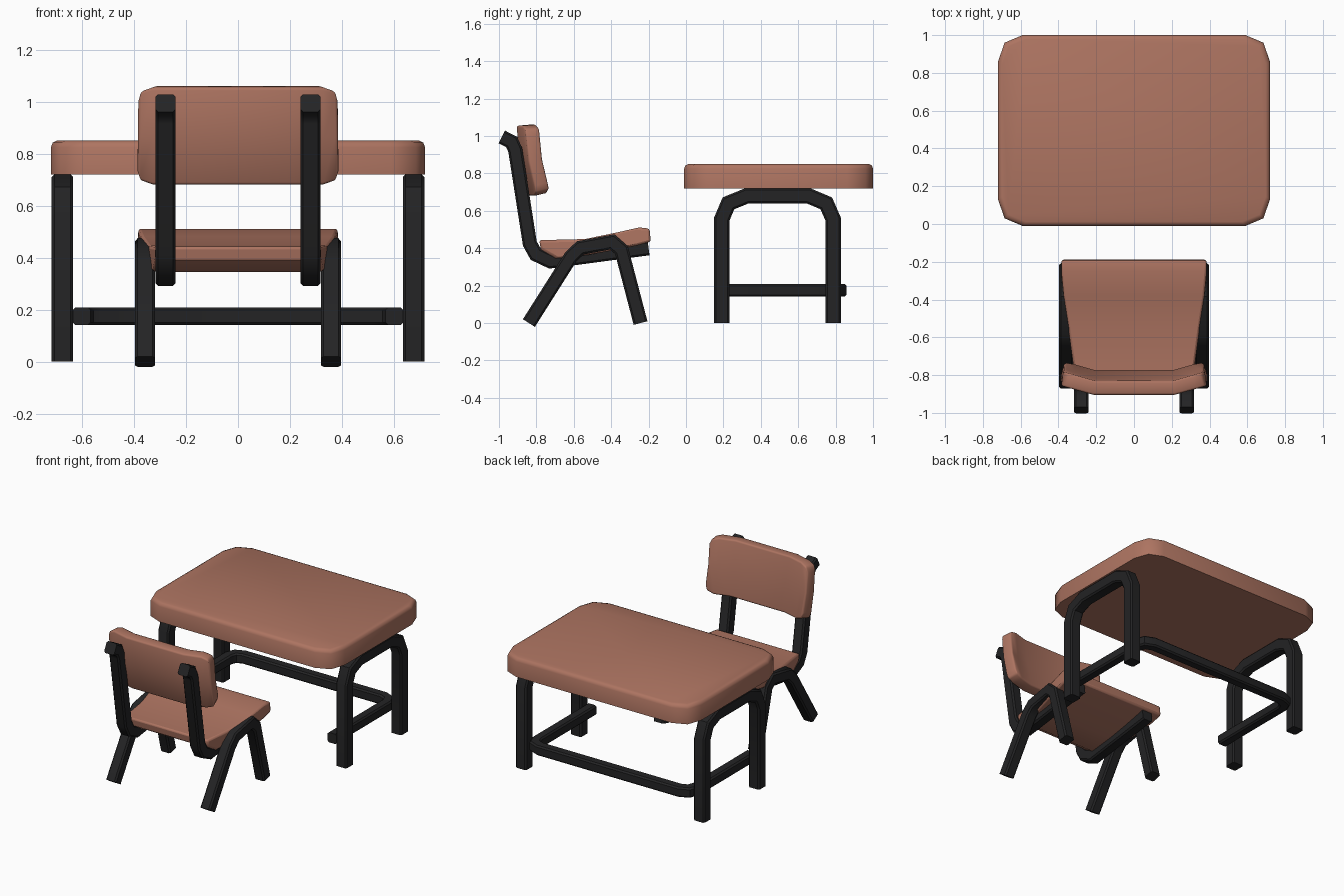
import bpy, bmesh, math
from mathutils import Vector

if "Cube" in bpy.data.objects:
    bpy.data.objects.remove(bpy.data.objects["Cube"])


def material(name, col):
    m = bpy.data.materials.new(name)
    m.diffuse_color = (*col, 1)
    m.use_nodes = True
    m.node_tree.nodes["Principled BSDF"].inputs["Base Color"].default_value = m.diffuse_color
    return m


BROWN = material("reddish brown", (0.42, 0.175, 0.12))
BLACK = material("soft black", (0.017, 0.017, 0.018))


def finish(name, bm, mat, bevel=0, angle=40, solid=0):
    bmesh.ops.recalc_face_normals(bm, faces=bm.faces)
    me = bpy.data.meshes.new(name)
    bm.to_mesh(me)
    bm.free()
    me.materials.append(mat)
    ob = bpy.data.objects.new(name, me)
    bpy.context.collection.objects.link(ob)
    if solid:
        s = ob.modifiers.new("thickness", "SOLIDIFY")
        s.thickness, s.offset = solid, 0
    if bevel:
        b = ob.modifiers.new("edges", "BEVEL")
        b.width, b.segments = bevel, 2
        b.limit_method, b.angle_limit = "ANGLE", math.radians(50)
    bpy.ops.object.select_all(action="DESELECT")
    ob.select_set(True)
    bpy.context.view_layer.objects.active = ob
    bpy.ops.object.shade_smooth_by_angle(angle=math.radians(angle))
    return ob


def tube(name, pts, side, h, c=0.01):
    """Sweep a chamfered square along a flat path; side is the plane normal."""
    pts, side = [Vector(p) for p in pts], Vector(side)
    k = h - c
    sec = [(h, k), (k, h), (-k, h), (-h, k), (-h, -k), (-k, -h), (k, -h), (h, -k)]
    bm, rings = bmesh.new(), []
    for i, p in enumerate(pts):
        a = (p - pts[max(i - 1, 0)]).normalized()
        b = (pts[min(i + 1, len(pts) - 1)] - p).normalized()
        t = (a + b).normalized()
        ref = a if a.length else b
        mitre = 1 / max(t.dot(ref), 0.5)
        n = t.cross(side)
        rings.append([bm.verts.new(p + side * u + n * v * mitre) for u, v in sec])
    for r, s in zip(rings, rings[1:]):
        for j in range(8):
            bm.faces.new((r[j], r[j - 1], s[j - 1], s[j]))
    bm.faces.new(rings[0])
    bm.faces.new(rings[-1])
    return finish(name, bm, BLACK)


# table top: rounded-corner slab with a softened upper rim
bm = bmesh.new()
quarter = [(0.72, 0.365), (0.685, 0.465), (0.59, 0.505)]
outline = (quarter + [(-x, y) for x, y in reversed(quarter)]
           + [(-x, -y) for x, y in quarter] + [(x, -y) for x, y in reversed(quarter)])
levels = []
for z, inset in ((0.72, 0), (0.825, 0), (0.843, 0.007), (0.85, 0.022)):
    levels.append([bm.verts.new((x * (1 - inset / 0.72), 0.495 + y * (1 - inset / 0.505), z))
                   for x, y in outline])
for r, s in zip(levels, levels[1:]):
    for j in range(len(r)):
        bm.faces.new((r[j - 1], r[j], s[j], s[j - 1]))
bm.faces.new(levels[0])
bm.faces.new(levels[-1])
finish("table_top", bm, BROWN, angle=60)

# tube paths as (y, z)
arch = [(0.191, 0), (0.191, 0.555), (0.227, 0.64), (0.325, 0.68),
        (0.655, 0.68), (0.75, 0.64), (0.787, 0.555), (0.787, 0)]
chair_leg = [(-0.84, 0), (-0.615, 0.355), (-0.565, 0.402), (-0.395, 0.434),
             (-0.345, 0.39), (-0.243, 0)]
support = [(-0.985, 0.995), (-0.932, 0.968), (-0.913, 0.925), (-0.835, 0.425),
           (-0.803, 0.367), (-0.725, 0.330), (-0.2, 0.400)]
for sx, label in ((-1, "left"), (1, "right")):
    for part, path, x, h in (("table_leg_arch", arch, 0.676, 0.041),
                             ("chair_leg_frame", chair_leg, 0.358, 0.038),
                             ("chair_back_support", support, 0.279, 0.038)):
        tube(f"{part}_{label}", [(sx * x, y, z) for y, z in path], (1, 0, 0), h)

# U-shaped foot rail
half = [(0.602, 0.16), (0.602, 0.755), (0.583, 0.803), (0.53, 0.825)]
rail = half + [(-x, y) for x, y in reversed(half)]
tube("table_foot_rail", [(x, y, 0.175) for x, y in rail], (0, 0, 1), 0.034)

# seat: side profile lofted across, narrowing to the rear
profile = [(-0.785, 0.443), (-0.54, 0.449), (-0.38, 0.482), (-0.25, 0.511), (-0.195, 0.505),
           (-0.188, 0.435), (-0.26, 0.415), (-0.38, 0.39), (-0.52, 0.365), (-0.70, 0.345),
           (-0.775, 0.39)]


def seat_half(y):
    return 0.385 if y > -0.3 else 0.385 - 0.068 * min(1, (-0.3 - y) / 0.46)


bm = bmesh.new()
rings = [[bm.verts.new((s * seat_half(y), y, z)) for y, z in profile] for s in (-1, 1)]
n = len(profile)
for j in range(n):
    bm.faces.new((rings[0][j - 1], rings[0][j], rings[1][j], rings[1][j - 1]))
# end caps as strips between the upper and lower lines
for r in rings:
    bm.faces.new((r[0], r[1], r[9], r[10]))
    bm.faces.new((r[1], r[2], r[8], r[9]))
    bm.faces.new((r[2], r[3], r[7], r[8]))
    bm.faces.new((r[3], r[4], r[5], r[6], r[7]))
finish("chair_seat", bm, BROWN, bevel=0.012)

# backrest: curved sheet given thickness
bm = bmesh.new()
cols = [(0, 0), (0.21, 0), (0.32, 0), (0.366, 0.016), (0.38, 0.055)]
cols = [(-x, c) for x, c in reversed(cols[1:])] + cols
grid = []
for x, cut in cols:
    fwd = 0.048 * max(0, abs(x) - 0.21) / 0.17
    col = []
    for z, y in ((0.688 + cut, -0.808 - cut * 0.25), (0.87, -0.852), (1.058 - cut, -0.868)):
        col.append(bm.verts.new((x, y + fwd, z)))
    grid.append(col)
for a, b in zip(grid, grid[1:]):
    for j in range(2):
        bm.faces.new((a[j], b[j], b[j + 1], a[j + 1]))
finish("chair_backrest", bm, BROWN, bevel=0.014, solid=0.075)
